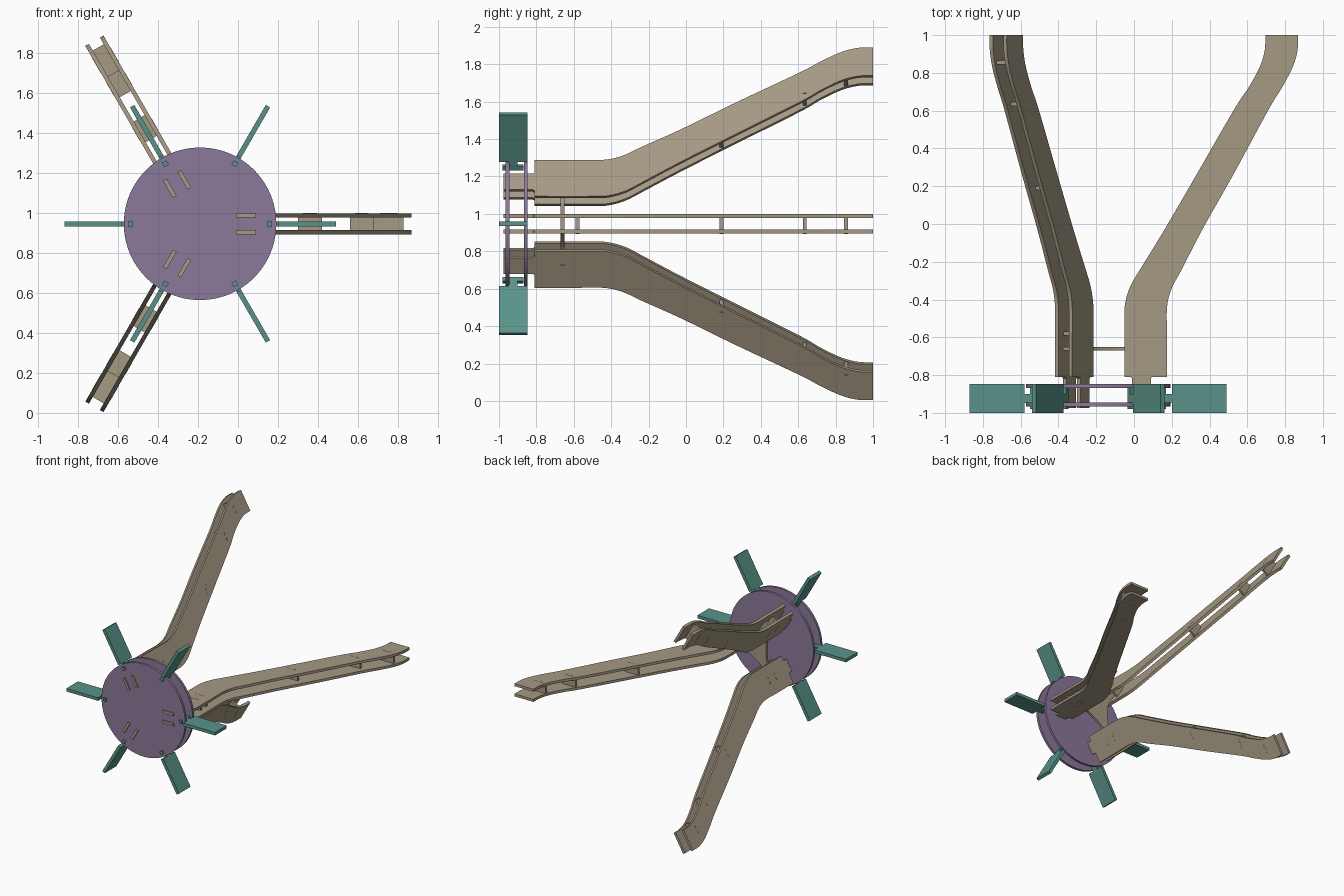
import bpy, bmesh, math
from mathutils import Vector

if "Cube" in bpy.data.objects:
    bpy.data.objects.remove(bpy.data.objects["Cube"])

HUB_X, HUB_Z = -0.19, 0.947


def material(name, rgb):
    m = bpy.data.materials.new(name)
    m.diffuse_color = (*rgb, 1)
    m.use_nodes = True
    m.node_tree.nodes["Principled BSDF"].inputs["Base Color"].default_value = m.diffuse_color
    return m


TAN = material("tan", (0.38, 0.32, 0.23))
TEAL = material("teal", (0.10, 0.29, 0.25))
PURPLE = material("purple", (0.26, 0.19, 0.32))


def place(r, y, s, ang):
    """Hub coordinates (radius, depth, sideways offset) to world."""
    c, n = math.cos(ang), math.sin(ang)
    return Vector((HUB_X + r * c - s * n, y, HUB_Z + r * n + s * c))


def prism(name, pts, lo, hi, mat, ang=0, across_y=False):
    """Extrude an (r, y) outline sideways, or an (r, s) outline along y."""
    bm = bmesh.new()
    rings = []
    for d in (lo, hi):
        rings.append([bm.verts.new(place(a, d, b, ang) if across_y else place(a, b, d, ang))
                      for a, b in pts])
    bm.faces.new(rings[0])
    bm.faces.new(rings[1][::-1])
    n = len(pts)
    for i in range(n):
        j = (i + 1) % n
        bm.faces.new((rings[0][i], rings[1][i], rings[1][j], rings[0][j]))
    bmesh.ops.recalc_face_normals(bm, faces=bm.faces)
    me = bpy.data.meshes.new(name)
    bm.to_mesh(me)
    bm.free()
    me.materials.append(mat)
    ob = bpy.data.objects.new(name, me)
    bpy.context.collection.objects.link(ob)
    bpy.ops.object.select_all(action='DESELECT')
    ob.select_set(True)
    bpy.context.view_layer.objects.active = ob
    bpy.ops.object.shade_smooth_by_angle(angle=math.radians(25))
    return ob


def spline(pts, steps=5):
    """Catmull-Rom curve through the points."""
    p = [Vector(q) for q in pts]
    p = [p[0]] + p + [p[-1]]
    out = []
    for i in range(1, len(p) - 2):
        a, b, c, d = p[i - 1:i + 3]
        for k in range(steps):
            t = k / steps
            v = 0.5 * (2 * b + (c - a) * t + (2 * a - 5 * b + 4 * c - d) * t ** 2
                       + (3 * b - a - 3 * c + d) * t ** 3)
            out.append((v.x, v.y))
    return out + [tuple(p[-1])]


# Hub: two thin discs
circle = [(0.382 * math.cos(math.tau * i / 96), 0.382 * math.sin(math.tau * i / 96)) for i in range(96)]
for name, y in (("front_disc", -0.955), ("back_disc", -0.857)):
    prism(name, circle, y - 0.01, y + 0.01, PURPLE, across_y=True)

# Fins: blade, neck and a T-shaped tab locking into both discs
half_fin = [(0.68, 0.076), (0.39, 0.076), (0.39, 0.024), (0.36, 0.024), (0.36, 0.056), (0.335, 0.056)]
fin = [(r, -0.924 + d) for r, d in half_fin] + [(r, -0.904 - 0.0 - d - 0.02) for r, d in half_fin[::-1]]
fin = [(r, max(y, -1.0)) for r, y in fin]
for i in range(6):
    prism(f"fin_{i + 1}", fin, -0.0125, 0.0125, TEAL, i * math.pi / 3)

# Leg side plate outline with a tab through the hub discs
outer = spline([(0.365, -0.81), (0.365, -0.60), (0.365, -0.44), (0.39, -0.34), (0.443, -0.24),
                (0.557, -0.02), (0.715, 0.26), (0.905, 0.61), (0.972, 0.72), (1.03, 0.83),
                (1.056, 0.92), (1.058, 1.0)])
inner = spline([(0.885, 1.0), (0.882, 0.92), (0.855, 0.83), (0.795, 0.72), (0.722, 0.61),
                (0.52, 0.26), (0.357, -0.02), (0.235, -0.22), (0.175, -0.32), (0.145, -0.41),
                (0.14, -0.50), (0.14, -0.81)])
tab = [(0.173, -0.81), (0.18, -0.818), (0.18, -0.975), (0.28, -0.975), (0.28, -0.818), (0.287, -0.81)]
plate = outer + inner + tab

# Crosspieces between the plates: depth, inner radius, outer radius
braces = [(-0.58, 0.19, 0.31), (0.19, 0.49, 0.61), (0.635, 0.75, 0.87), (0.855, 0.87, 1.02)]
for i in range(3):
    ang = i * math.tau / 3
    for side, s in (("a", -0.042), ("b", 0.042)):
        prism(f"leg_{i + 1}_plate_{side}", plate, s - 0.0105, s + 0.0105, TAN, ang)
    for k, (y, r0, r1) in enumerate(braces):
        e = (r1 - r0) * 0.21
        half = [(r0, 0.032), (r0 + e, 0.032), (r0 + e, 0.0535), (r1 - e, 0.0535), (r1 - e, 0.032), (r1, 0.032)]
        brace = half + [(r, -s) for r, s in half[::-1]]
        prism(f"leg_{i + 1}_brace_{k + 1}", brace, y - 0.01, y + 0.01, TAN, ang, across_y=True)

# Three-armed spreader joining the legs, with tabs in the plates
arm = [(0.135, -0.033), (0.225, -0.033), (0.225, -0.0535), (0.29, -0.0535), (0.29, -0.033), (0.315, -0.033)]
arm = [(0.105, -0.042)] + arm + [(r, -s) for r, s in arm[::-1]] + [(0.105, 0.042)]
spreader = []
for i in range(3):
    a = i * math.tau / 3
    spreader += [(r * math.cos(a) - s * math.sin(a), r * math.sin(a) + s * math.cos(a)) for r, s in arm]
    spreader.append((0.085 * math.cos(a + math.pi / 3), 0.085 * math.sin(a + math.pi / 3)))
prism("leg_spreader", spreader, -0.67, -0.65, TAN, across_y=True)
